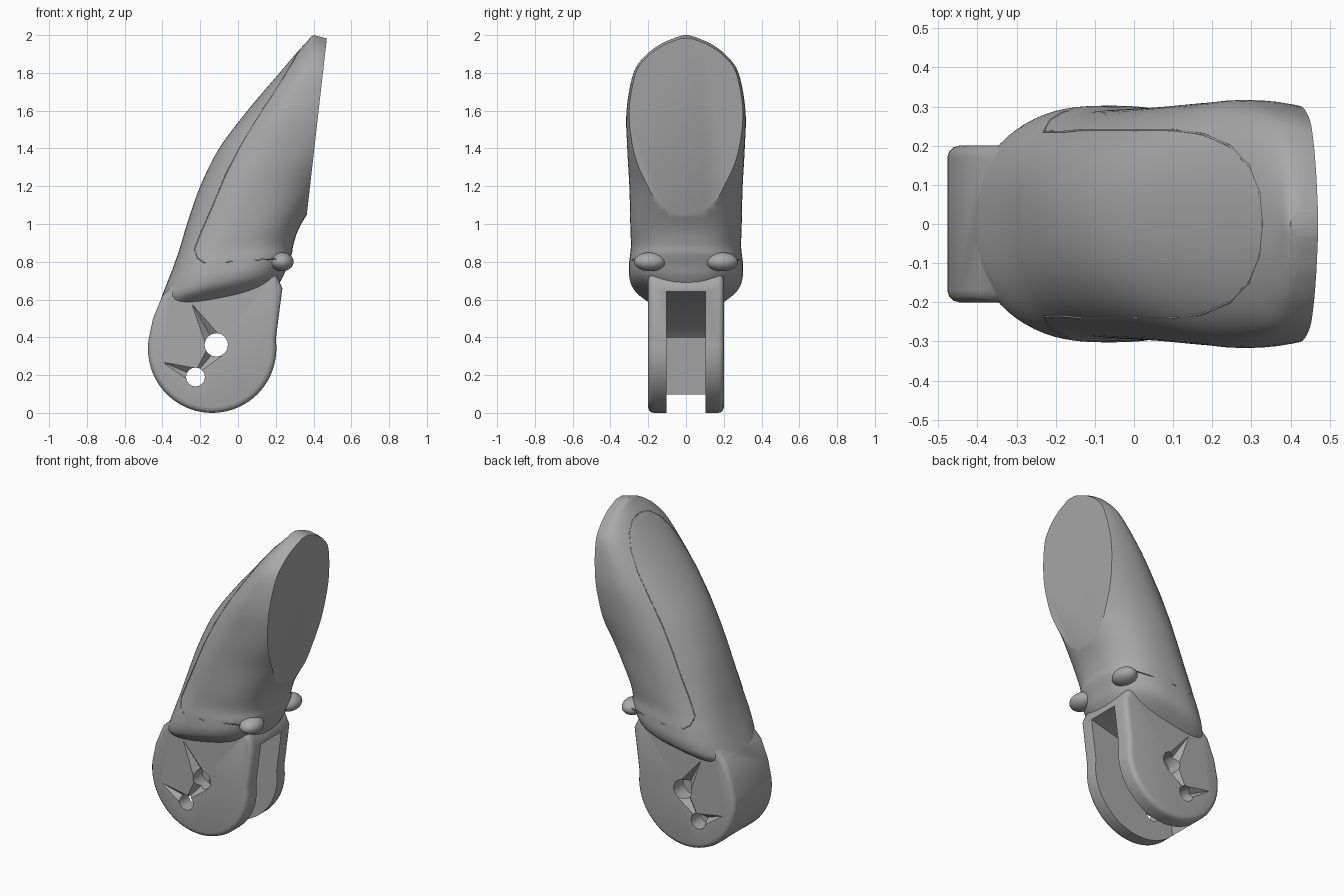
import bpy, bmesh, math
from mathutils import Vector, Matrix

cube = bpy.data.objects.get("Cube")
if cube:
    bpy.data.objects.remove(cube, do_unlink=True)

gray = bpy.data.materials.new("matte gray")
gray.use_nodes = True
gray.diffuse_color = (0.4, 0.4, 0.4, 1)
gray.node_tree.nodes["Principled BSDF"].inputs["Base Color"].default_value = (0.4, 0.4, 0.4, 1)


def make_object(name, bm):
    bmesh.ops.recalc_face_normals(bm, faces=bm.faces)
    mesh = bpy.data.meshes.new(name)
    bm.to_mesh(mesh)
    bm.free()
    mesh.materials.append(gray)
    obj = bpy.data.objects.new(name, mesh)
    bpy.context.collection.objects.link(obj)
    return obj


def activate(obj):
    bpy.ops.object.select_all(action='DESELECT')
    obj.select_set(True)
    bpy.context.view_layer.objects.active = obj


def combine(target, tool, operation):
    """Apply a boolean and remove the tool."""
    tool.hide_render = True
    mod = target.modifiers.new(operation.lower(), 'BOOLEAN')
    mod.operation, mod.object, mod.solver = operation, tool, 'EXACT'
    activate(target)
    bpy.ops.object.modifier_apply(modifier=mod.name)
    bpy.data.objects.remove(tool, do_unlink=True)


def extrude_profile(name, points, half_width):
    """Side outline (x, z) extruded across y."""
    bm = bmesh.new()
    rings = [[bm.verts.new((x, y, z)) for x, z in points] for y in (-half_width, half_width)]
    n = len(points)
    for ring in rings:
        bm.faces.new(ring)
    for i in range(n):
        j = (i + 1) % n
        bm.faces.new((rings[0][i], rings[0][j], rings[1][j], rings[1][i]))
    return make_object(name, bm)


def cone_tool(name, base, tip, r1, r2, sides):
    base, tip = Vector(base), Vector(tip)
    axis = tip - base
    bm = bmesh.new()
    bmesh.ops.create_cone(bm, cap_ends=True, segments=sides, radius1=r1, radius2=r2, depth=axis.length,
                          matrix=Matrix.Translation((base + tip) / 2) @ axis.to_track_quat('Z', 'Y').to_matrix().to_4x4())
    return make_object(name, bm)


# Finger body: stations of height, back x, widest x, front x, half width, tilt
stations = [
    (0.60, -0.41, -0.08, 0.20, 0.18, 0.2),
    (0.66, -0.41, -0.08, 0.24, 0.27, 0.2),
    (0.72, -0.385, -0.07, 0.26, 0.30, 0.18),
    (0.80, -0.345, -0.06, 0.285, 0.30, 0.12),
    (0.88, -0.31, -0.04, 0.295, 0.292, 0.05),
    (1.0, -0.27, 0.03, 0.335, 0.295, 0),
    (1.2, -0.20, 0.10, 0.464, 0.30, 0),
    (1.4, -0.10, 0.22, 0.61, 0.311, 0),
    (1.6, 0.05, 0.30, 0.685, 0.315, 0),
    (1.8, 0.22, 0.37, 0.61, 0.278, 0),
    (1.9, 0.305, 0.40, 0.58, 0.215, -0.1),
    (1.96, 0.36, 0.42, 0.55, 0.14, -0.2),
    (1.99, 0.385, 0.43, 0.53, 0.07, -0.25),
    (2.0, 0.40, 0.44, 0.50, 0.03, -0.25),
]


def spline(a, b, c, d, t):
    return [q + t / 2 * (r - p + t * (2 * p - 5 * q + 4 * r - s + t * (3 * (q - r) + s - p)))
            for p, q, r, s in zip(a, b, c, d)]


smooth = []
last = len(stations) - 1
for i in range(last):
    quad = [stations[max(0, min(last, i + k))] for k in (-1, 0, 1, 2)]
    smooth += [spline(*quad, s / 5) for s in range(5)]
smooth.append(stations[-1])

SIDES = 72
bm = bmesh.new()
rings = []
for z, back, mid, front, half, tilt in smooth:
    power = 2 / (2.6 - 0.45 * max(0, min(1, (z - 0.8) / 0.4)))
    pivot = mid if z < 1.5 else back
    ring = []
    for k in range(SIDES):
        a = math.tau * k / SIDES
        c, s = math.cos(a), math.sin(a)
        reach = front - mid if c > 0 else mid - back
        x = mid + math.copysign(abs(c) ** power, c) * reach
        y = math.copysign(abs(s) ** power, s) * half
        ring.append(bm.verts.new((x, y, z + tilt * (x - pivot))))
    rings.append(ring)
for low, high in zip(rings, rings[1:]):
    for k in range(SIDES):
        j = (k + 1) % SIDES
        bm.faces.new((low[k], low[j], high[j], high[k]))
bm.faces.new(rings[0])
bm.faces.new(rings[-1])

# Flat oval pad sliced off the front
cut = bmesh.ops.bisect_plane(bm, geom=bm.verts[:] + bm.edges[:] + bm.faces[:], dist=1e-6,
                             plane_co=(0.37, 0, 1.1), plane_no=(0.88, 0, -0.1), clear_outer=True)
rim = [e for e in cut["geom_cut"] if isinstance(e, bmesh.types.BMEdge)]
bmesh.ops.holes_fill(bm, edges=rim, sides=0)
body = make_object("finger_tip_body", bm)

# Rounded hinge knuckle
arc = [math.radians(172 + 196 * i / 40) for i in range(41)]
outline = [(-0.137 + 0.34 * math.cos(a), 0.34 + 0.34 * math.sin(a)) for a in arc]
outline += [(0.235, 0.66), (0.2, 0.74), (-0.30, 0.72), (-0.40, 0.62), (-0.45, 0.5)]
knuckle = extrude_profile("hinge_knuckle", outline, 0.2)
bevel = knuckle.modifiers.new("rounding", 'BEVEL')
bevel.width, bevel.segments, bevel.angle_limit = 0.03, 3, math.radians(50)
activate(knuckle)
bpy.ops.object.modifier_apply(modifier=bevel.name)
combine(body, knuckle, 'UNION')

# Raised lips above the two ears
for side in (-1, 1):
    bm = bmesh.new()
    bmesh.ops.create_uvsphere(bm, u_segments=32, v_segments=16, radius=1,
                              matrix=Matrix.Translation((0.23, side * 0.19, 0.80)) @ Matrix.Diagonal((0.065, 0.085, 0.05, 1)))
    combine(body, make_object("ear_lip", bm), 'UNION')

# Slot between the ears, closed at the back
slot = extrude_profile("slot_cutter", [
    (0.6, 0.65), (0.26, 0.65), (-0.05, 0.57), (-0.28, 0.47), (-0.345, 0.4),
    (-0.355, 0.28), (-0.375, 0.09), (-0.375, -0.1), (0.6, -0.1)], 0.102)
combine(body, slot, 'DIFFERENCE')

# Pivot and cord holes
for x, z, radius in ((-0.115, 0.36, 0.062), (-0.225, 0.19, 0.05)):
    combine(body, cone_tool("hole_cutter", (x, -0.5, z), (x, 0.5, z), radius, radius, 16), 'DIFFERENCE')

# Tapered notches around the holes
notches = [(-0.13, 0.38, -0.24, 0.57), (-0.21, 0.19, -0.39, 0.265), (-0.12, 0.33, -0.23, 0.2)]
for side in (-0.2, 0.2):
    for x1, z1, x2, z2 in notches:
        combine(body, cone_tool("notch_cutter", (x1, side, z1), (x2, side, z2), 0.045, 0.002, 4), 'DIFFERENCE')

activate(body)
bpy.ops.object.shade_smooth_by_angle(angle=math.radians(35))

# Fine shell seam laid on the surface
bpy.context.view_layer.update()
side_path = [(0.2, 0.815), (0.1, 0.81), (-0.05, 0.80), (-0.18, 0.797), (-0.215, 0.82), (-0.23, 0.87)]
back_path = [(0.235, 0.98), (0.24, 1.1), (0.24, 1.25), (0.24, 1.4), (0.24, 1.55), (0.23, 1.67),
             (0.2, 1.78), (0.15, 1.86), (0.08, 1.91), (0, 1.925)]
seam = []
for (a, z), start, ray in ([(p, (p[0], 1, p[1]), (0, -1, 0)) for p in side_path] +
                           [(p, (-1, p[0], p[1]), (1, 0, 0)) for p in back_path]):
    hit, point, normal, index = body.ray_cast(start, ray)
    if hit:
        seam.append(point.copy())
seam += [Vector((p.x, -p.y, p.z)) for p in reversed(seam[:-1])]
curve = bpy.data.curves.new("shell_seam", 'CURVE')
curve.dimensions = '3D'
curve.bevel_depth, curve.bevel_resolution = 0.003, 1
line = curve.splines.new('POLY')
line.points.add(len(seam) - 1)
for point, co in zip(line.points, seam):
    point.co = (*co, 1)
curve.materials.append(gray)
bpy.context.collection.objects.link(bpy.data.objects.new("shell_seam", curve))
